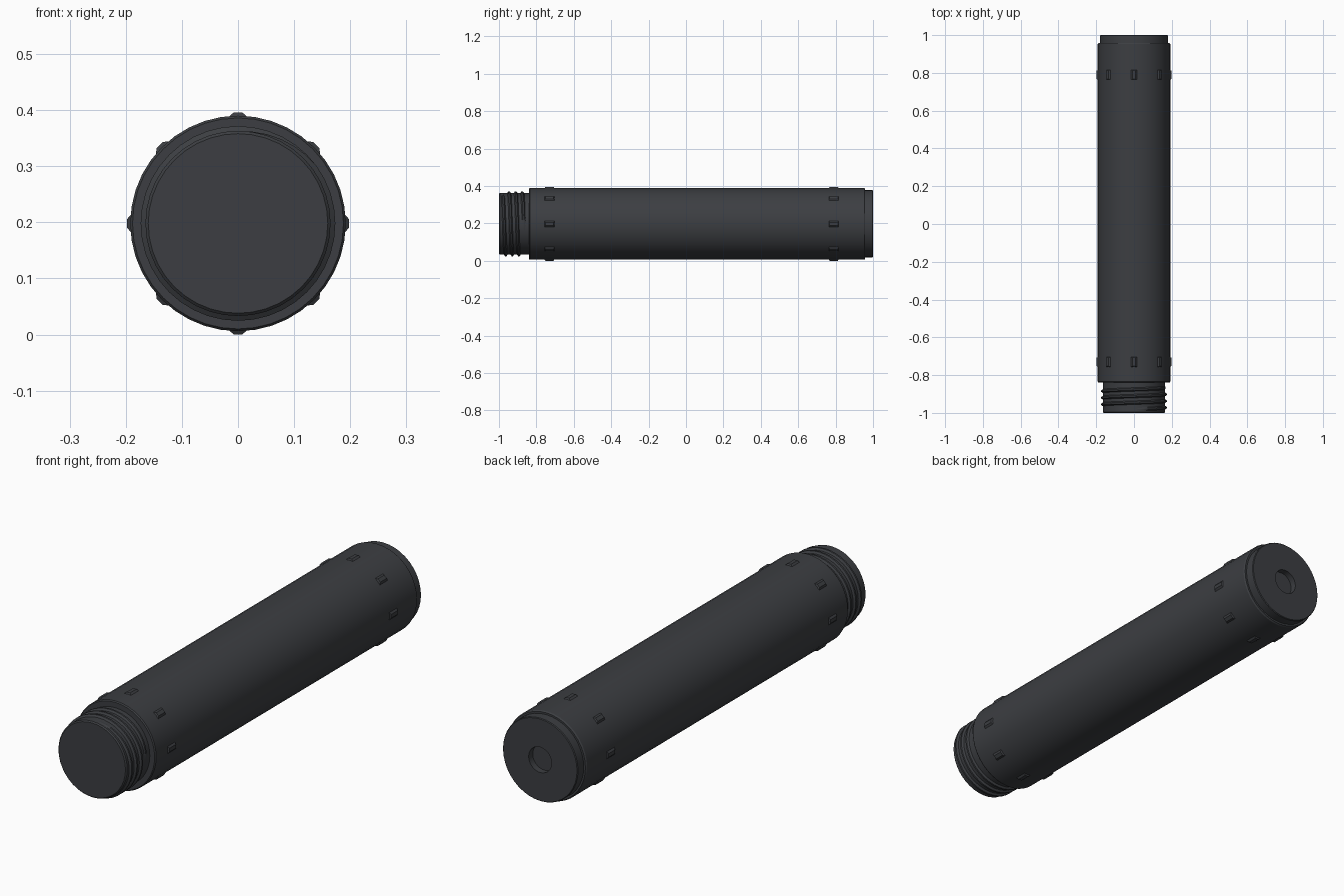
import bpy, bmesh, math
from mathutils import Matrix, Vector

if "Cube" in bpy.data.objects:
    bpy.data.objects.remove(bpy.data.objects["Cube"])

CZ = 0.198   # height of the tube axis
SEG = 40
mat = bpy.data.materials.new("dark_metal")
mat.diffuse_color = (0.045, 0.048, 0.054, 1)
mat.use_nodes = True
mat.node_tree.nodes["Principled BSDF"].inputs["Base Color"].default_value = mat.diffuse_color


def ring_point(r, y, a):
    return Vector((r * math.sin(a), y, CZ + r * math.cos(a)))


def finish(bm, name, angle=30):
    bmesh.ops.recalc_face_normals(bm, faces=bm.faces)
    me = bpy.data.meshes.new(name)
    bm.to_mesh(me)
    bm.free()
    ob = bpy.data.objects.new(name, me)
    bpy.context.collection.objects.link(ob)
    me.materials.append(mat)
    bpy.ops.object.select_all(action='DESELECT')
    ob.select_set(True)
    bpy.context.view_layer.objects.active = ob
    bpy.ops.object.shade_smooth_by_angle(angle=math.radians(angle))
    return ob


def lathe(name, profile):
    """Spin (radius, y) points about the long axis and cap both ends."""
    bm = bmesh.new()
    rings = [[bm.verts.new(ring_point(r, y, 2 * math.pi * i / SEG))
              for i in range(SEG)] for r, y in profile]
    for a, b in zip(rings, rings[1:]):
        for i in range(SEG):
            j = (i + 1) % SEG
            bm.faces.new((a[i], a[j], b[j], b[i]))
    bm.faces.new(rings[0])
    bm.faces.new(rings[-1])
    return finish(bm, name)


# tube with end cap, shallow bore at the back and plain neck at the front
lathe("tube_body", [
    (0.160, -1.0), (0.165, -0.995), (0.165, -0.84), (0.188, -0.84),
    (0.192, -0.835), (0.192, 0.952), (0.188, 0.958), (0.180, 0.958),
    (0.180, 0.997), (0.177, 1.0), (0.055, 1.0), (0.055, 0.972)])

# helical thread ridge on the neck
bm = bmesh.new()
pitch, turns, half = 0.035, 3.3, 0.011
steps = int(turns * SEG)
sections = []
for i in range(steps + 1):
    a = 2 * math.pi * i / SEG
    y = -0.981 + pitch * i / SEG
    fade = min(1, i / 6, (steps - i) / 6)      # taper the thread ends
    top = 0.164 + 0.0095 * fade
    sections.append([bm.verts.new(ring_point(r, y + d, a)) for r, d in (
        (0.163, -half), (top, -half * 0.35), (top, half * 0.35), (0.163, half))])
for p, q in zip(sections, sections[1:]):
    for k in range(4):
        m = (k + 1) % 4
        bm.faces.new((p[k], p[m], q[m], q[k]))
bm.faces.new(sections[0])
bm.faces.new(sections[-1])
finish(bm, "neck_thread")


# two rings of eight small tapered grip lugs
def lug_ring(name, yc):
    bm = bmesh.new()
    for n in range(8):
        rot = Matrix.Translation((0, yc, CZ)) @ Matrix.Rotation(n * math.pi / 4, 4, 'Y')
        low, high = [[bm.verts.new(rot @ Vector((sx * w, sy * l, h)))
                      for sx, sy in ((-1, -1), (1, -1), (1, 1), (-1, 1))]
                     for w, l, h in ((0.019, 0.028, 0.188), (0.008, 0.022, 0.1975))]
        for k in range(4):
            m = (k + 1) % 4
            bm.faces.new((low[k], low[m], high[m], high[k]))
        bm.faces.new(low)
        bm.faces.new(high)
    finish(bm, name, 20)


lug_ring("front_lugs", -0.73)
lug_ring("rear_lugs", 0.79)
